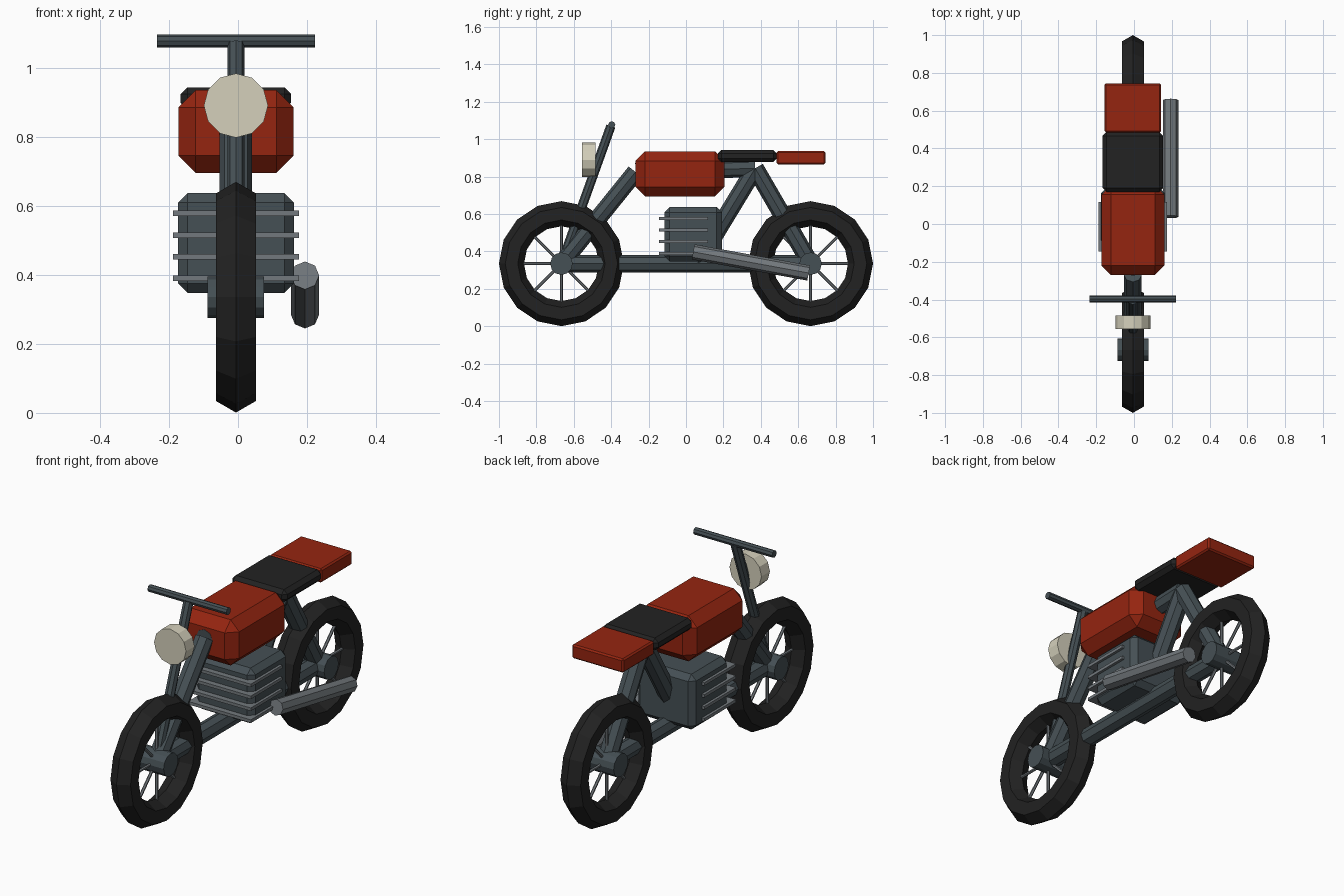
import bpy, bmesh, math
from mathutils import Vector, Matrix

if "Cube" in bpy.data.objects:
    bpy.data.objects.remove(bpy.data.objects["Cube"])

X0 = -0.006  # centre plane of the bike (exhaust shifts the bounds)


def material(name, rgb):
    m = bpy.data.materials.new(name)
    m.diffuse_color = (*rgb, 1)
    m.use_nodes = True
    m.node_tree.nodes["Principled BSDF"].inputs["Base Color"].default_value = m.diffuse_color
    return m


RED = material("red paint", (0.30, 0.018, 0.005))
SLATE = material("slate metal", (0.060, 0.080, 0.090))
STEEL = material("grey steel", (0.17, 0.19, 0.205))
RUBBER = material("black rubber", (0.016, 0.016, 0.016))
CREAM = material("cream lamp", (0.66, 0.63, 0.50))


def finish(bm, name, mat):
    bmesh.ops.recalc_face_normals(bm, faces=bm.faces[:])
    mesh = bpy.data.meshes.new(name)
    bm.to_mesh(mesh)
    bm.free()
    mesh.materials.append(mat)
    ob = bpy.data.objects.new(name, mesh)
    bpy.context.collection.objects.link(ob)
    return ob


def box(name, mat, half_w, y, z, bevel=0.0):
    """Chamfered box, symmetric about the centre plane."""
    bm = bmesh.new()
    bmesh.ops.create_cube(bm, size=1)
    for v in bm.verts:
        v.co = Vector((X0 + v.co.x * 2 * half_w,
                       sum(y) / 2 + v.co.y * (y[1] - y[0]),
                       sum(z) / 2 + v.co.z * (z[1] - z[0])))
    if bevel:
        bmesh.ops.bevel(bm, geom=bm.edges[:], offset=bevel, segments=1,
                        affect='EDGES', profile=0.5)
    return finish(bm, name, mat)


def add_rod(bm, a, b, r, sides):
    a, b = Vector(a), Vector(b)
    d = b - a
    rot = d.to_track_quat('Z', 'Y').to_matrix().to_4x4()
    bmesh.ops.create_cone(bm, cap_ends=True, segments=sides, radius1=r, radius2=r,
                          depth=d.length, matrix=Matrix.Translation((a + b) / 2) @ rot)


def rod(name, mat, a, b, r, sides=8):
    bm = bmesh.new()
    add_rod(bm, a, b, r, sides)
    return finish(bm, name, mat)


def tyre(name, y, z, major, minor, n=16, m=6):
    bm = bmesh.new()
    rings = []
    for i in range(n):
        t = 2 * math.pi * i / n
        ring = []
        for j in range(m):
            p = 2 * math.pi * j / m
            r = major + minor * math.cos(p)
            ring.append(bm.verts.new((X0 + minor * math.sin(p),
                                      y + r * math.cos(t), z + r * math.sin(t))))
        rings.append(ring)
    for i in range(n):
        a, b = rings[i], rings[(i + 1) % n]
        for j in range(m):
            k = (j + 1) % m
            bm.faces.new((a[j], a[k], b[k], b[j]))
    return finish(bm, name, RUBBER)


# Wheels: tyre, hub and spokes
AXLE_Y, AXLE_Z = 0.666, 0.335
for label, y in (("front", -AXLE_Y), ("rear", AXLE_Y)):
    tyre(label + "_tyre", y, AXLE_Z, 0.267, 0.067)
    rod(label + "_hub", SLATE, (X0 - 0.082, y, AXLE_Z), (X0 + 0.082, y, AXLE_Z), 0.06, 12)
    bm = bmesh.new()
    for i in range(8):
        t = math.pi * i / 4
        c, s = math.cos(t), math.sin(t)
        add_rod(bm, (X0, y + 0.03 * c, AXLE_Z + 0.03 * s),
                (X0, y + 0.22 * c, AXLE_Z + 0.22 * s), 0.008, 6)
    finish(bm, label + "_spokes", STEEL)

# Frame tubes on the centre plane
front, rear = (X0, -AXLE_Y, AXLE_Z), (X0, AXLE_Y, AXLE_Z)
head, saddle = (X0, -0.27, 0.825), (X0, 0.37, 0.845)
crank = (X0, 0.06, AXLE_Z)
for name, a, b in (("down_tube", front, head), ("bottom_tube", front, rear),
                   ("top_tube", head, saddle), ("seat_tube", crank, saddle),
                   ("rear_stay", rear, saddle)):
    rod(name, SLATE, a, b, 0.047)

# Steering: fork, handlebar, headlight
rod("fork", SLATE, front, (X0, -0.402, 1.07), 0.025)
rod("handlebar", SLATE, (X0 - 0.229, -0.397, 1.077), (X0 + 0.229, -0.397, 1.077), 0.019)
rod("headlight", CREAM, (X0, -0.555, 0.89), (X0, -0.485, 0.89), 0.093, 12)

# Bodywork
box("fuel_tank", RED, 0.167, (-0.27, 0.205), (0.695, 0.935), 0.05)
box("seat", RUBBER, 0.16, (0.17, 0.487), (0.878, 0.943), 0.02)
box("tail", RED, 0.15, (0.485, 0.745), (0.865, 0.938), 0.008)

# Engine with cooling fins
box("engine", SLATE, 0.168, (-0.115, 0.192), (0.347, 0.637), 0.028)
for i in range(4):
    z = 0.39 + 0.0625 * i
    box("cooling_fin_%d" % (i + 1), STEEL, 0.182, (-0.145, 0.117), (z - 0.008, z + 0.008))

# Exhaust on the right side
rod("exhaust", STEEL, (0.194, 0.038, 0.398), (0.194, 0.656, 0.285), 0.041, 8)
